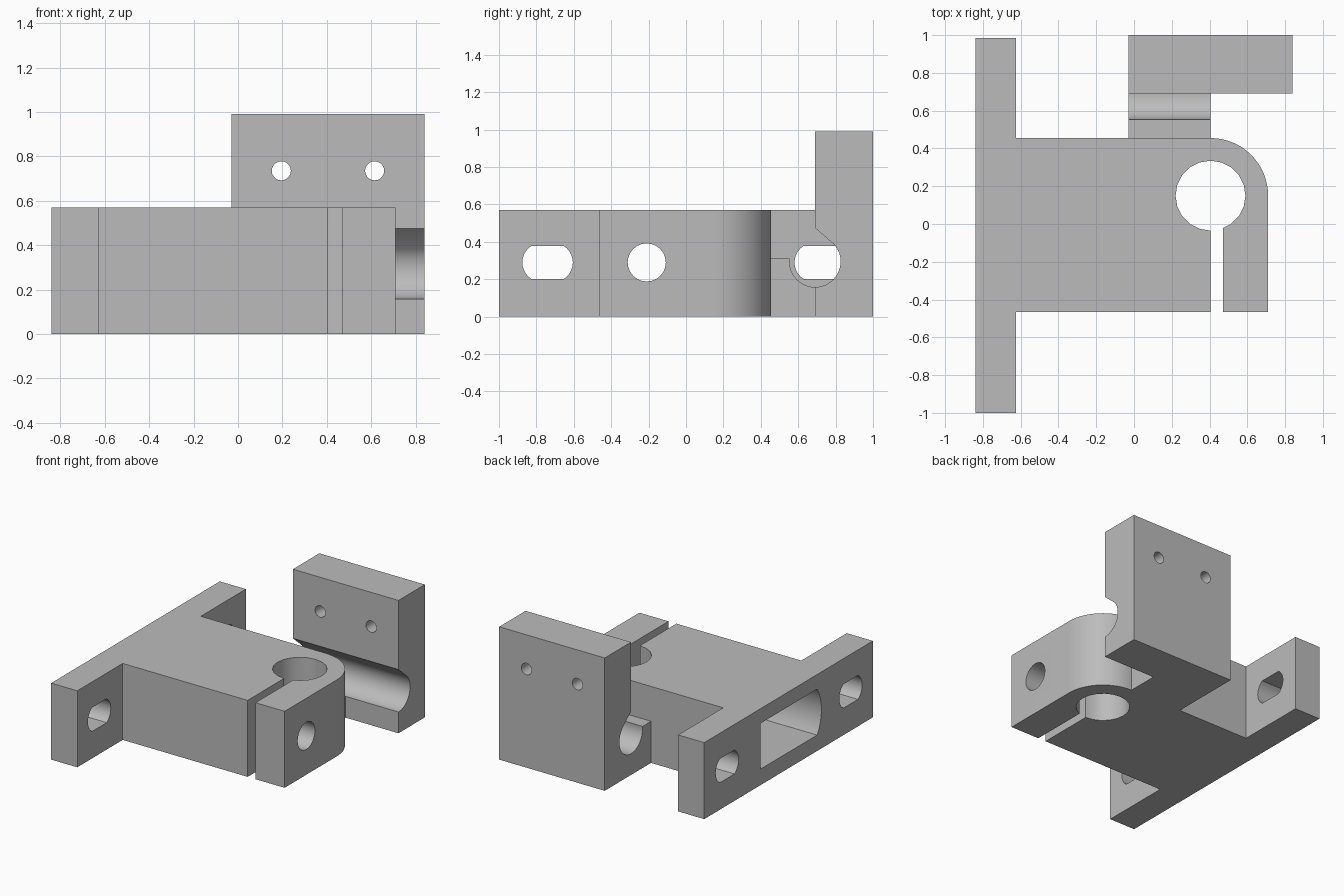
import bpy, bmesh
from math import sin, cos, radians

cube = bpy.data.objects.get("Cube")
if cube:
    bpy.data.objects.remove(cube, do_unlink=True)

grey = bpy.data.materials.new("plain_grey")
grey.use_nodes = True
grey.diffuse_color = (0.5, 0.5, 0.5, 1)
grey.node_tree.nodes["Principled BSDF"].inputs["Base Color"].default_value = (0.5, 0.5, 0.5, 1)


def arc(cx, cy, r, start, end, steps):
    angles = [radians(start + (end - start) * i / steps) for i in range(steps + 1)]
    return [(cx + r * cos(a), cy + r * sin(a)) for a in angles]


def circle(cx, cy, r, sides=24):
    return arc(cx, cy, r, 0, 360, sides)[:-1]


def rect(a0, a1, b0, b1):
    return [(a0, b0), (a1, b0), (a1, b1), (a0, b1)]


def prism(name, outline, axis, lo, hi):
    """Extrude a 2D outline along an axis between lo and hi."""
    place = {"x": lambda a, b, t: (t, a, b),
             "y": lambda a, b, t: (a, t, b),
             "z": lambda a, b, t: (a, b, t)}[axis]
    bm = bmesh.new()
    base = bm.faces.new([bm.verts.new(place(a, b, lo)) for a, b in outline])
    top = bmesh.ops.extrude_face_region(bm, geom=[base])["geom"]
    shift = place(0, 0, hi - lo)
    bmesh.ops.translate(bm, vec=shift, verts=[g for g in top if isinstance(g, bmesh.types.BMVert)])
    bmesh.ops.recalc_face_normals(bm, faces=bm.faces)
    mesh = bpy.data.meshes.new(name)
    bm.to_mesh(mesh)
    bm.free()
    mesh.materials.append(grey)
    obj = bpy.data.objects.new(name, mesh)
    bpy.context.collection.objects.link(obj)
    return obj


def combine(target, tool, operation):
    """Apply a boolean and discard the tool."""
    mod = target.modifiers.new(operation, "BOOLEAN")
    mod.operation, mod.solver, mod.object = operation, "EXACT", tool
    graph = bpy.context.evaluated_depsgraph_get()
    mesh = bpy.data.meshes.new_from_object(target.evaluated_get(graph))
    target.modifiers.clear()
    target.data = mesh
    bpy.data.objects.remove(tool, do_unlink=True)


HEIGHT = 0.57
BORE = (0.405, 0.15)

# Flange and clamp body, one plan outline with a rounded back corner
plan = [(-0.84, -1), (-0.625, -1), (-0.625, -0.465), (0.71, -0.465)]
plan += arc(*BORE, 0.305, 0, 90, 16)
plan += [(-0.625, 0.455), (-0.625, 0.985), (-0.84, 0.985)]
bracket = prism("clamp_bracket", plan, "z", 0, HEIGHT)

# Upright rear plate and the low bridge that carries it
plate = prism("rear_plate", rect(0.69, 1.0, 0, 0.99), "x", -0.03, 0.84)
bridge = prism("bridge", rect(0.40, 0.75, 0, 0.31), "x", -0.03, 0.405)
combine(plate, bridge, "UNION")
combine(bracket, plate, "UNION")

# Rounded groove with a sloped upper lip
groove = arc(0.69, 0.295, 0.137, 170, 400, 22) + [(0.69, 0.475), (0.56, 0.475)]
cutters = [prism("groove", groove, "x", -0.1, 0.9)]

# Vertical bore and its clamping slot
cutters.append(prism("bore", circle(*BORE, 0.185, 20), "z", -0.1, 0.7))
cutters.append(prism("clamp_slot", rect(0.405, 0.47, -0.6, 0.0), "z", -0.1, 0.7))

# Elongated mounting holes in the flange
for y in (-0.74, 0.715):
    slot = arc(y + 0.03, 0.29, 0.105, -58, 58, 10) + arc(y - 0.03, 0.29, 0.105, 122, 238, 10)
    cutters.append(prism("mounting_slot", slot, "x", -0.9, -0.5))

# Cavity behind the flange with a bowed end, and the clamp bolt hole
cavity = [(0.32, 0.12), (0.32, 0.46)] + arc(-0.08, 0.29, 0.315, 147, 213, 10)
cutters.append(prism("cavity", cavity, "x", -0.9, -0.3))
cutters.append(prism("bolt_hole", circle(-0.21, 0.29, 0.102), "x", -0.4, 0.8))

# Screw holes in the rear plate
for x in (0.195, 0.615):
    cutters.append(prism("screw_hole", circle(x, 0.735, 0.043, 20), "y", 0.6, 1.1))

for cutter in cutters:
    combine(bracket, cutter, "DIFFERENCE")

# Smooth the round walls, keep machined edges crisp
bracket.data.shade_smooth()
bracket.data.set_sharp_from_angle(angle=radians(30))
